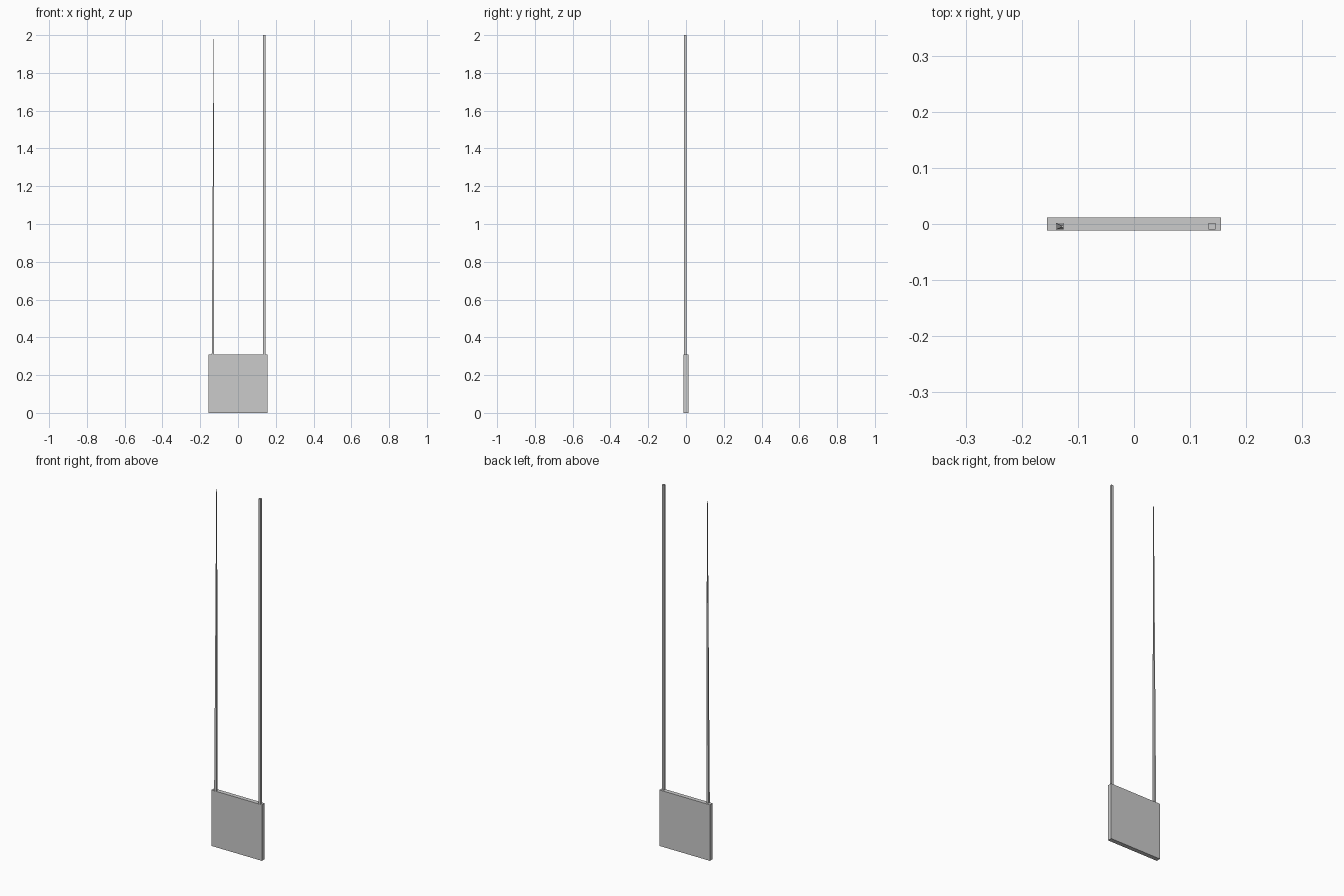
import bpy, bmesh

if "Cube" in bpy.data.objects:
    bpy.data.objects.remove(bpy.data.objects["Cube"])


def prism(name, bottom, top):
    """Four-sided solid; each end is (x0, x1, y0, y1, z)."""
    bm = bmesh.new()
    rings = []
    for x0, x1, y0, y1, z in (bottom, top):
        rings.append([bm.verts.new(p) for p in
                      ((x0, y0, z), (x1, y0, z), (x1, y1, z), (x0, y1, z))])
    lo, hi = rings
    bm.faces.new(lo[::-1])
    bm.faces.new(hi)
    for i in range(4):
        j = (i + 1) % 4
        bm.faces.new((lo[i], lo[j], hi[j], hi[i]))
    mesh = bpy.data.meshes.new(name)
    bm.to_mesh(mesh)
    bm.free()
    ob = bpy.data.objects.new(name, mesh)
    bpy.context.collection.objects.link(ob)
    return ob


# flat square base panel
prism("base_panel", (-0.155, 0.155, -0.012, 0.012, 0),
      (-0.155, 0.155, -0.012, 0.012, 0.31))

# straight right-hand rod
prism("straight_rod", (0.133, 0.145, -0.01, 0.002, 0.31),
      (0.133, 0.145, -0.01, 0.002, 2.0))

# slender left-hand rod, tapering towards its inner edge
prism("tapered_rod", (-0.139, -0.126, -0.01, 0.002, 0.31),
      (-0.129, -0.126, -0.006, -0.003, 1.98))
